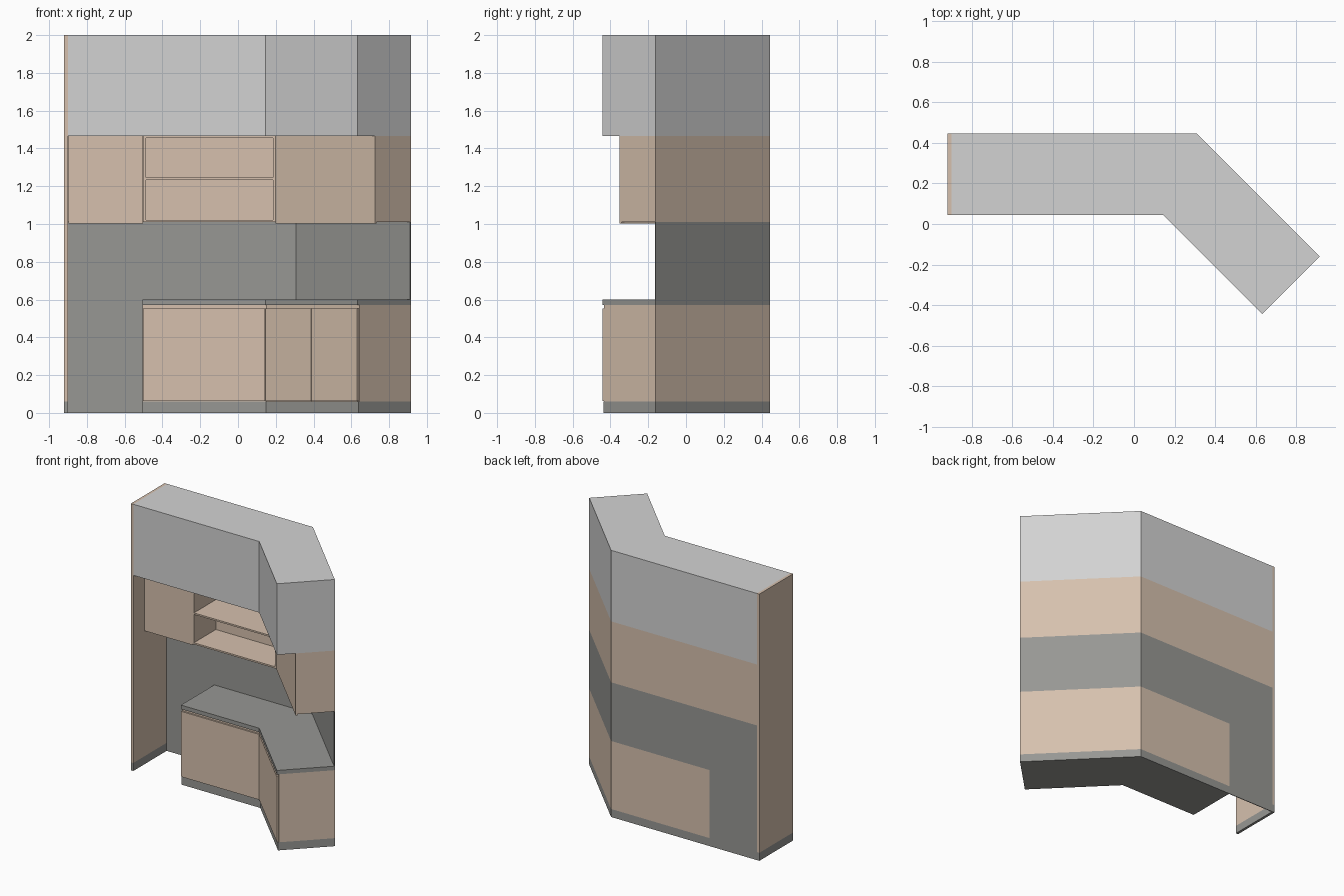
import bpy
import bmesh
from mathutils import Vector

cube = bpy.data.objects.get("Cube")
if cube:
    bpy.data.objects.remove(cube)


def material(name, rgb):
    m = bpy.data.materials.new(name)
    m.use_nodes = True
    m.diffuse_color = (*rgb, 1)
    m.node_tree.nodes["Principled BSDF"].inputs["Base Color"].default_value = (*rgb, 1)
    return m


wood = material("warm wood", (0.67, 0.53, 0.42))
dark = material("dark grey", (0.31, 0.31, 0.295))
light = material("light grey", (0.65, 0.65, 0.65))

# The unit follows a wall that bends 45 degrees at the back corner
BACK = 0.445
CORNER = Vector((0.31, BACK))
ALONG = Vector((1, -1)).normalized()
OUT = Vector((-1, -1)).normalized()
ARM = 0.856        # length of the angled wing
MITRE = 0.4142     # shift of the bend per unit of depth
LEFT = -0.9        # inner face of the side panel
BASE_X = -0.505    # left end of the base units
DEEP, SHALLOW = 0.4, 0.27
WORKTOP, SPLASH_TOP, SOFFIT = 0.60, 1.01, 1.467


def arm_point(t, d):
    return CORNER + ALONG * t + OUT * d


def bend(d):
    return Vector((CORNER.x - MITRE * d, BACK - d))


def prism(name, outline, z0, z1, mat):
    """Extrude a plan outline from z0 to z1."""
    bm = bmesh.new()
    face = bm.faces.new([bm.verts.new((p[0], p[1], z0)) for p in outline])
    top = bmesh.ops.extrude_face_region(bm, geom=[face])["geom"]
    for v in top:
        if isinstance(v, bmesh.types.BMVert):
            v.co.z = z1
    bmesh.ops.recalc_face_normals(bm, faces=bm.faces)
    mesh = bpy.data.meshes.new(name)
    bm.to_mesh(mesh)
    bm.free()
    mesh.materials.append(mat)
    ob = bpy.data.objects.new(name, mesh)
    bpy.context.collection.objects.link(ob)
    return ob


def straight(name, x0, x1, d0, d1, z0, z1, mat):
    a, b = BACK - d0, BACK - d1
    return prism(name, [(x0, a), (x1, a), (x1, b), (x0, b)], z0, z1, mat)


def angled(name, t0, t1, d0, d1, z0, z1, mat):
    pts = [arm_point(t0, d0), arm_point(t1, d0), arm_point(t1, d1), arm_point(t0, d1)]
    return prism(name, pts, z0, z1, mat)


def bent(name, x0, d0, d1, z0, z1, mat):
    pts = [(x0, BACK - d0), bend(d0), arm_point(ARM, d0),
           arm_point(ARM, d1), bend(d1), (x0, BACK - d1)]
    return prism(name, pts, z0, z1, mat)


# Tall side panel with its grey foot
straight("side_panel", -0.92, LEFT, 0, DEEP, 0.06, 2, wood)
straight("side_panel_foot", -0.92, LEFT, 0, DEEP, 0, 0.06, dark)

# Boxed-in bulkhead above the wall units
bent("bulkhead", LEFT, 0, DEEP, SOFFIT, 2, light)

# Back wall
bent("backsplash", LEFT, 0, 0.005, WORKTOP, SPLASH_TOP, dark)
straight("lower_back_wall", LEFT, BASE_X, 0, 0.005, 0, WORKTOP, dark)

# Base units
bent("plinth", BASE_X, 0, DEEP - 0.008, 0, 0.06, dark)
bent("base_carcass", BASE_X, 0, DEEP - 0.014, 0.06, 0.57, wood)
bent("worktop", BASE_X, 0, DEEP, 0.57, WORKTOP, dark)
front_t = MITRE * DEEP
middle_t = (front_t + ARM) / 2
straight("base_door_straight", BASE_X + 0.002, bend(DEEP).x - 0.002,
         DEEP - 0.012, DEEP, 0.063, 0.553, wood)
angled("base_door_inner", front_t + 0.002, middle_t - 0.002,
       DEEP - 0.012, DEEP, 0.063, 0.553, wood)
angled("base_door_outer", middle_t + 0.002, ARM - 0.002,
       DEEP - 0.012, DEEP, 0.063, 0.553, wood)

# Left wall cabinet
NICHE0, NICHE1 = -0.5, bend(SHALLOW).x
body = SHALLOW - 0.014
straight("left_wall_cabinet", LEFT, NICHE0, 0, body, SPLASH_TOP, SOFFIT, wood)
straight("left_wall_door", LEFT + 0.002, NICHE0 - 0.002,
         SHALLOW - 0.012, SHALLOW, 1.002, SOFFIT - 0.002, wood)

# Open shelf unit
edge = 0.012
straight("shelf_back", NICHE0, NICHE1, 0, 0.01, SPLASH_TOP, SOFFIT, wood)
for side, x in (("left", NICHE0), ("right", NICHE1 - edge)):
    straight("shelf_side_" + side, x, x + edge, 0.01, SHALLOW, SPLASH_TOP, SOFFIT, wood)
for level, z in (("bottom", SPLASH_TOP), ("middle", 1.234), ("top", SOFFIT - edge)):
    straight("shelf_" + level, NICHE0 + edge, NICHE1 - edge, 0.01, SHALLOW, z, z + edge, wood)

# Angled wall cabinet
prism("angled_wall_cabinet",
      [(NICHE1, BACK), CORNER, arm_point(ARM, 0), arm_point(ARM, body),
       bend(body), (NICHE1, BACK - body)], SPLASH_TOP, SOFFIT, wood)
angled("angled_wall_door", MITRE * SHALLOW + 0.002, ARM, SHALLOW - 0.012, SHALLOW,
       1.002, SOFFIT - 0.002, wood)
